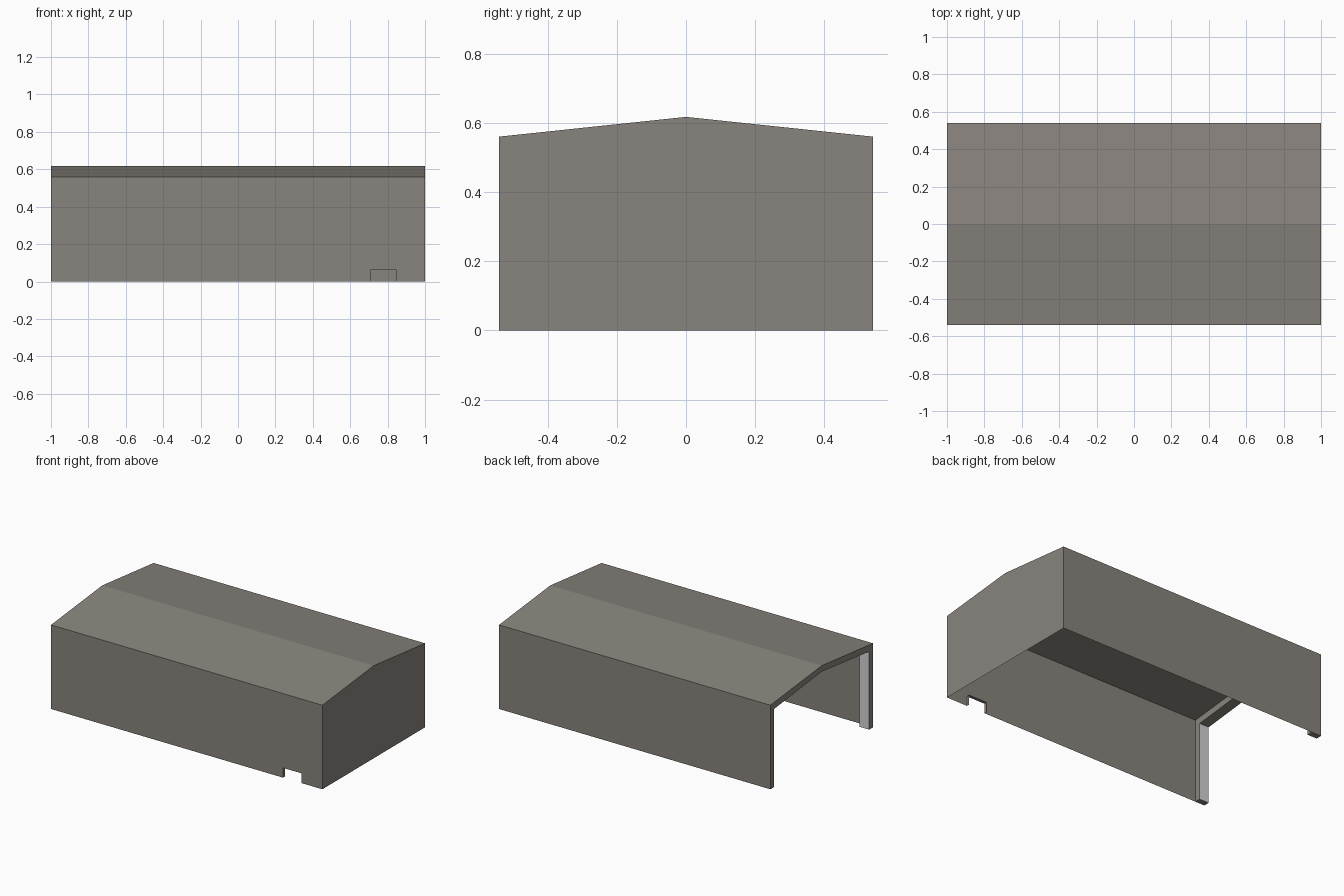
import bpy, bmesh

if "Cube" in bpy.data.objects:
    bpy.data.objects.remove(bpy.data.objects["Cube"])

L, W, EAVE, RIDGE = 1.0, 0.54, 0.56, 0.617   # half length, half width, heights
T, D = 0.04, 0.07                            # frame thickness and depth


def material(name, rgb):
    m = bpy.data.materials.new(name)
    m.diffuse_color = (*rgb, 1)
    m.use_nodes = True
    m.node_tree.nodes["Principled BSDF"].inputs["Base Color"].default_value = m.diffuse_color
    return m


brown = material("warm grey panel", (0.25, 0.23, 0.205))
light = material("light grey jamb", (0.65, 0.65, 0.65))


def build(name, polygons, fix_normals=True):
    """Mesh object from (points, material index) polygons."""
    bm = bmesh.new()
    for pts, mi in polygons:
        f = bm.faces.new([bm.verts.new(p) for p in pts])
        f.material_index = mi
    bmesh.ops.remove_doubles(bm, verts=bm.verts, dist=1e-5)
    if fix_normals:
        bmesh.ops.recalc_face_normals(bm, faces=bm.faces)
    me = bpy.data.meshes.new(name)
    bm.to_mesh(me)
    bm.free()
    me.materials.append(brown)
    me.materials.append(light)
    ob = bpy.data.objects.new(name, me)
    bpy.context.collection.objects.link(ob)
    return ob


# Thin front wall with a small notch at its foot
nx0, nx1, nz = 0.71, 0.845, 0.065
front = [(-L, 0), (nx0, 0), (nx0, nz), (nx1, nz), (nx1, 0), (L, 0), (L, EAVE), (-L, EAVE)]
build("front_wall", [([(x, -W, z) for x, z in front], 0)], False)

# Notch lining
notch = front[1:5]
build("notch_lining", [
    ([(a[0], -W, a[1]), (b[0], -W, b[1]), (b[0], -W + 0.02, b[1]), (a[0], -W + 0.02, a[1])], 0)
    for a, b in zip(notch, notch[1:])], False)

# Back wall and closed gable end
build("back_wall", [([(L, W, 0), (-L, W, 0), (-L, W, EAVE), (L, W, EAVE)], 0)], False)
build("gable_end", [([(L, -W, 0), (L, W, 0), (L, W, EAVE), (L, 0, RIDGE), (L, -W, EAVE)], 0)], False)

# Two-slope roof
build("roof", [
    ([(-L, -W, EAVE), (L, -W, EAVE), (L, 0, RIDGE), (-L, 0, RIDGE)], 0),
    ([(-L, 0, RIDGE), (L, 0, RIDGE), (L, W, EAVE), (-L, W, EAVE)], 0)], False)

# Portal frame around the open end, light on the inner jamb faces
outer = [(-W, 0), (-W, EAVE), (0, RIDGE), (W, EAVE), (W, 0)]
inner = [(-W + T, 0), (-W + T, EAVE - T), (0, RIDGE - T), (W - T, EAVE - T), (W - T, 0)]
x0, x1 = -L, -L + D
faces = []
for i in range(4):
    o0, o1, i0, i1 = outer[i], outer[i + 1], inner[i], inner[i + 1]
    for x in (x0, x1):
        faces.append(([(x, *p) for p in (o0, o1, i1, i0)], 0))
    faces.append(([(x0, *i0), (x0, *i1), (x1, *i1), (x1, *i0)], 1 if i in (0, 3) else 0))
    faces.append(([(x0, *o0), (x0, *o1), (x1, *o1), (x1, *o0)], 0))
for i in (0, 4):
    faces.append(([(x0, *outer[i]), (x0, *inner[i]), (x1, *inner[i]), (x1, *outer[i])], 0))
build("portal_frame", faces)
